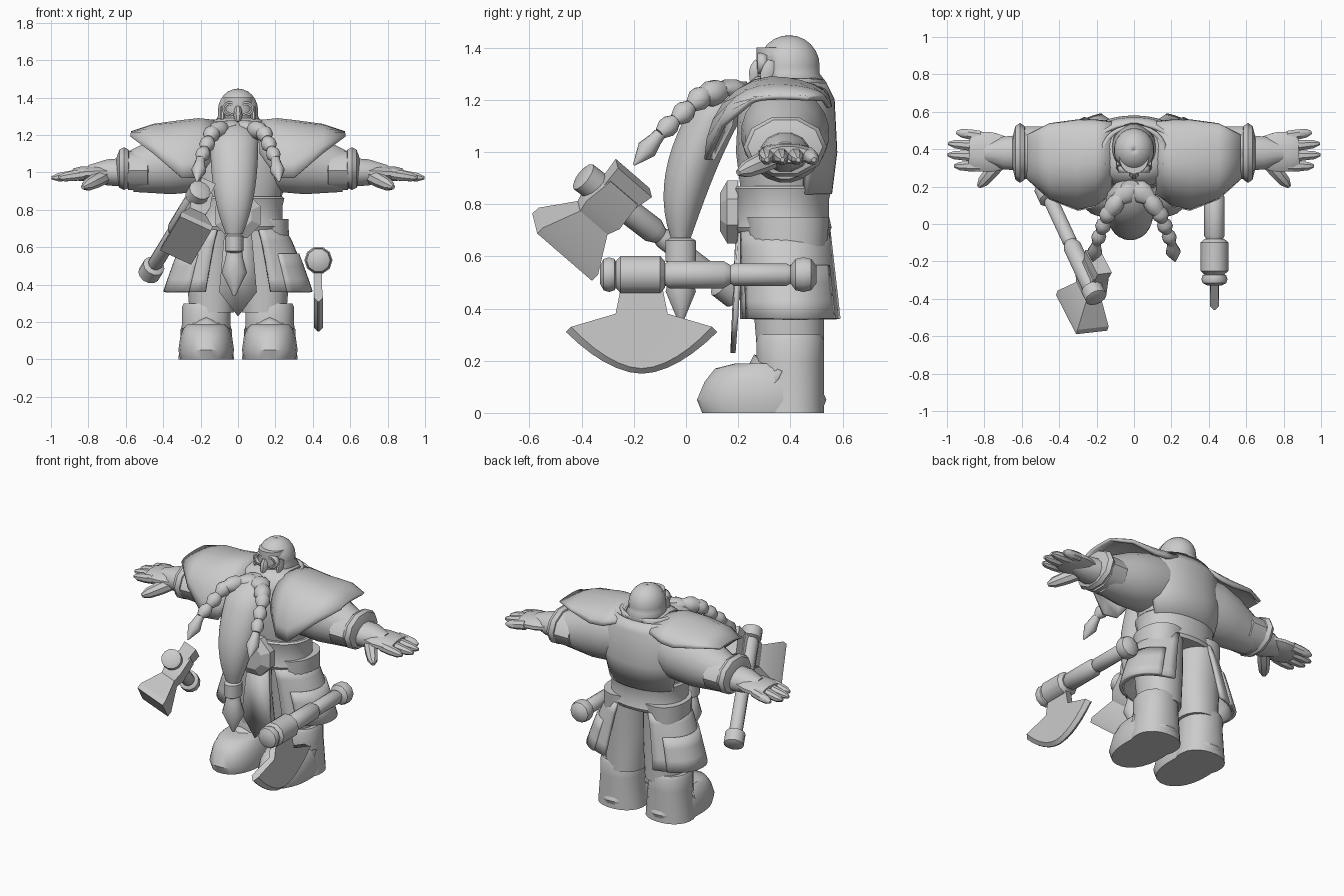
import bpy, bmesh, math
from mathutils import Vector

cube = bpy.data.objects.get("Cube")
if cube:
    bpy.data.objects.remove(cube, do_unlink=True)

grey = (.6, .6, .6, 1)
material = bpy.data.materials.new("plain grey")
material.use_nodes = True
material.diffuse_color = grey
material.node_tree.nodes["Principled BSDF"].inputs["Base Color"].default_value = grey


def skin(name, rings, closed=True, caps=True, keep=None, thick=0, mirror=False, angle=40):
    """Bridge a list of point rings into one object."""
    mesh_data = bmesh.new()
    rows = [[mesh_data.verts.new(point) for point in ring] for ring in rings]
    count = len(rows[0])
    for upper, lower in zip(rows, rows[1:]):
        for i in range(count if closed else count - 1):
            j = (i + 1) % count
            mesh_data.faces.new((upper[i], upper[j], lower[j], lower[i]))
    if closed and caps and not keep:
        mesh_data.faces.new(rows[0])
        mesh_data.faces.new(rows[-1])
    if keep:
        unwanted = [face for face in mesh_data.faces if not keep(face.calc_center_median())]
        bmesh.ops.delete(mesh_data, geom=unwanted, context='FACES')
    bmesh.ops.recalc_face_normals(mesh_data, faces=mesh_data.faces)
    mesh = bpy.data.meshes.new(name)
    mesh_data.to_mesh(mesh)
    mesh_data.free()
    mesh.materials.append(material)
    part = bpy.data.objects.new(name, mesh)
    bpy.context.scene.collection.objects.link(part)
    if thick:
        shell = part.modifiers.new("thickness", 'SOLIDIFY')
        shell.thickness, shell.offset = thick, 0
    if mirror:
        part.modifiers.new("mirror", 'MIRROR').use_mirror_merge = False
    bpy.ops.object.select_all(action='DESELECT')
    part.select_set(True)
    bpy.context.view_layer.objects.active = part
    bpy.ops.object.shade_smooth_by_angle(angle=math.radians(angle))


def rounded(value, power):
    """Push a sine or cosine towards a squarer outline."""
    return math.copysign(abs(value) ** (2 / power), value)


def steps(count):
    return [i / count for i in range(count + 1)]


def level_ring(centre, station, turns, power):
    """Level outline from height, half width, half depth and an optional depth shift."""
    height, width, depth, *shift = station
    return [(centre[0] + width * rounded(math.cos(turn), power),
             centre[1] + sum(shift) + depth * rounded(math.sin(turn), power), height) for turn in turns]


def loft(name, centre, stations, sides=24, power=2.2, **options):
    turns = [math.tau * (i + .5) / sides for i in range(sides)]
    skin(name, [level_ring(centre, station, turns, power) for station in stations], **options)


def panel(name, centre, stations, first, last, power=2.2, **options):
    """Curved plate covering only part of a loft, between two angles in degrees."""
    turns = [math.radians(first + (last - first) * t) for t in steps(16)]
    skin(name, [level_ring(centre, station, turns, power) for station in stations], closed=False, **options)


def rod(name, start, end, radius, shape, across=None, sides=12, up=None, **options):
    """Sweep a shape, given as (fraction, scale) pairs, along a straight line."""
    start, end = Vector(start), Vector(end)
    direction = (end - start).normalized()
    up = Vector(up or ((0, 1, 0) if abs(direction.z) > .9 else (0, 0, 1)))
    up = (up - direction * up.dot(direction)).normalized()
    side = direction.cross(up) * (across or radius)
    up = up * radius
    turns = [math.tau * (i + .5) / sides for i in range(sides)]
    skin(name, [[start.lerp(end, fraction) + scale * (up * math.cos(turn) + side * math.sin(turn))
                 for turn in turns] for fraction, scale in shape], **options)


BARREL = [(0, .7), (.1, 1), (.9, 1), (1, .7)]
KNOB = [(0, .5), (.2, .9), (.5, 1), (.8, .9), (1, .5)]
SPINDLE = [(0, .6), (.3, .95), (.6, 1), (1, .6)]
DROP = [(0, .6), (.2, .7), (.5, 1), (1, .1)]
FINGER = [(0, 1), (.4, 1), (.8, .8), (1, .3)]

# Trousers, boots and shin guards
loft("trousers", (.14, .39), [(.25, .12, .13, .01), (.5, .14, .14), (.75, .13, .16)], mirror=True)
loft("boots", (.17, .4), [(0, .15, .13), (.2, .13, .13), (.28, .13, .13), (.3, .12, .12)], mirror=True)
loft("feet", (.17, .29), [(0, .14, .23), (.05, .15, .25), (.12, .14, .22), (.17, .12, .18), (.19, .1, .1)],
     mirror=True)
skin("shin_guards", [[(.17 + .13 * s, lean + .1 * s * s, height + .06 * (1 - abs(s)))
                      for s in (-1, -.5, 0, .5, 1)] for height, lean in ((.1, .24), (.16, .27))],
     closed=False, thick=.02, mirror=True)

# Torso, back plate, collar, belt and buckle
body = [(.84, .22, .16), (1, .26, .18), (1.2, .25, .17), (1.26, .19, .14), (1.29, .1, .1)]
loft("torso", (0, .37), body)
panel("back_plate", (0, .37), [(z, width + .02, depth + .02) for z, width, depth in body[:4]], 25, 155,
      thick=.02)
panel("collar", (0, .37), [(1.2, .14, .13), (1.28, .17, .15)], -20, 200, thick=.02)
loft("belt", (0, .37), [(.69, .24, .18), (.71, .25, .19), (.75, .24, .18), (.82, .24, .18),
                        (.86, .25, .19), (.87, .24, .18)])
rod("buckle", (0, .2, .77), (0, .13, .77), .13, [(0, 1), (.6, 1), (1, .6)], sides=8, angle=20)


# Split skirt with a raised lower band, and the pointed front cloth
def flare(t, grow=0):
    return .7 - .34 * t, .24 + .14 * t ** .8 + grow, .18 + .02 * t + grow, .02 * t


panel("skirt_sides", (0, .38), [flare(t) for t in steps(5)], -65, 65, thick=.02, mirror=True)
panel("skirt_bands", (0, .38), [flare(t, .01) for t in steps(5)[2:]], -50, 50, thick=.02, mirror=True)
skin("front_cloth", [[(-width, y, z), (0, y - .01, z - point), (width, y, z)] for width, y, z, point in
                     ((.07, .21, .7, 0), (.1, .19, .36, .13))], closed=False, thick=.02)

# Sleeves, cuffs and hands
rod("sleeves", (.1, .38, 1.1), (.58, .38, 1), .18, [(0, .9), (.3, 1), (.6, .9), (1, .6)], .17, 20, mirror=True)
rod("cuff_bands", (.47, .38, 1.01), (.6, .38, 1.01), .11, BARREL, .14, 10, mirror=True)
rod("cuff_rolls", (.57, .38, 1.02), (.65, .38, 1.02), .12, KNOB, .16, 10, mirror=True)
rod("wrists", (.6, .38, 1), (.8, .38, 1), .08, [(0, 1), (.5, .9), (1, .5)], .1, mirror=True)
rod("palms", (.68, .38, 1), (.88, .39, .99), .04, [(0, .8), (.4, 1), (.8, 1), (1, .8)], .11, mirror=True)
for k, finger in enumerate(("little", "ring", "middle", "index")):
    spread = .06 * k
    rod(finger + "_fingers", (.82, .47 - .9 * spread, .99), (1 - .02 * (k - 1.6) ** 2, .49 - spread, .97),
        .03, FINGER, sides=8, mirror=True)
rod("thumbs", (.71, .34, .98), (.83, .2, .92), .04, FINGER, sides=8, mirror=True)

# Shoulder cape: deep drape in front, short hem behind, at each step outward
cape = []
for x, front, back, low, top in ((.12, .17, .54, 1.1, 1.27), (.21, .1, .55, .97, 1.28), (.3, .08, .55, .97, 1.27),
                                 (.45, .14, .53, 1.1, 1.25), (.57, .25, .47, 1.19, 1.21)):
    arch = []
    for t in steps(12):
        bottom = low if t < .5 else top - (top - low) / 3
        arch.append((x, front + (back - front) * (1 - math.cos(math.pi * t)) / 2,
                     bottom + (top - bottom) * math.sin(math.pi * t)))
    cape.append(arch)
skin("shoulder_cape", cape, closed=False, thick=.02, mirror=True)

# Head, nose, helmet, eye guards and cheek guards
loft("head", (0, .37), [(1.2, .06, .07), (1.25, .08, .09), (1.32, .09, .1), (1.4, .08, .1)])
rod("nose", (0, .28, 1.35), (0, .26, 1.27), .03, SPINDLE, .025, 8)
dome = [math.pi / 2 * (1 - t) for t in steps(6)]
loft("helmet", (0, .395), [(1.33 + .11 * math.sin(a), .1 * math.cos(a) + .001, .11 * math.cos(a) + .001)
                           for a in dome] + [(1.3, .1, .11), (1.26, .12, .13, .01)], power=2,
     keep=lambda middle: middle.z > 1.36 or middle.y > .34, thick=.015)
for size in (.035, .025):
    rod("eye_guards", (.045, .31, 1.34), (.045, .275, 1.34), size, [(0, 1), (1, 1)], sides=14,
        caps=False, thick=.01, mirror=True)
rod("cheek_guards", (.085, .33, 1.35), (.08, .3, 1.26), .03, SPINDLE, .015, 8, mirror=True)

# Beard with its clasp and tuft
hair = []
for t in steps(12):
    swell = min(1, .4 + 5 * t) * (1 - .65 * t ** 3)
    hair.append((1.27 - .6 * t, .13 * swell, .11 * swell, .21 * (1 - t) ** 2))
loft("beard", (-.02, -.02), hair, power=2)
rod("beard_clasp", (-.02, -.02, .67), (-.02, -.02, .57), .06, BARREL, .05)
rod("beard_tuft", (-.02, -.02, .59), (-.02, -.02, .34), .06, DROP, .07)

# Braided moustache
rod("moustache", (-.01, .21, 1.24), (.09, .13, 1.24), .04, SPINDLE, .06, mirror=True)
rod("moustache_ends", (.07, .15, 1.24), (.14, .05, 1.21), .05, SPINDLE, .05, mirror=True)
root, knot = Vector((.13, .08, 1.23)), Vector((.2, -.1, 1.07))
for k in range(3):
    rod("braid_beads", root.lerp(knot, k / 3), root.lerp(knot, (k + 1) / 3), .045 - .003 * k, SPINDLE, mirror=True)
rod("braid_tips", knot, (.22, -.2, .95), .04, DROP, mirror=True)

# Hammer hanging in front of the right side
butt, crown = Vector((-.48, .2, .45)), Vector((-.2, -.4, .91))
for part, first, last, radius in (("pommel", 0, .12, .06), ("shaft", .1, .52, .04),
                                  ("grip", .5, .92, .05), ("crown", .9, 1, .06)):
    rod("hammer_" + part, butt.lerp(crown, first), butt.lerp(crown, last), radius, BARREL)
face, spike = Vector((-.28, -.475, .635)), Vector((-.19, -.2, .9))
rod("hammer_head", face, face.lerp(spike, .85), .21, [(0, 1), (.1, 1), (.5, .5), (.65, .6), (1, .5)],
    .13, 4, crown - butt, angle=25)
rod("hammer_back", face.lerp(spike, .7), spike, .13, [(0, .8), (1, 1)], .06, 4, crown - butt, angle=25)

# Axe hanging beside the left hip
for part, first, last, radius, shape in (
        ("pommel", -.33, -.26, .07, KNOB), ("socket", -.27, -.08, .075, BARREL), ("grip", -.09, .17, .055, BARREL),
        ("shaft", .16, .41, .045, BARREL), ("end", .4, .5, .07, KNOB)):
    rod("axe_" + part, (.43, first, .53), (.43, last, .53), radius, shape, sides=10)
blade = []
outline = ((.02, .08, .48, 0), (.02, .1, .38, 0), (.024, .27, .17, .16), (.004, .29, .15, .16))
for t in steps(12):
    sweep = 2 * t - 1
    front, back = ([(.43 + face_side * thick, -.17 + half * sweep, base + curl * abs(sweep) ** 1.8)
                    for thick, half, base, curl in outline] for face_side in (1, -1))
    blade.append(front + back[::-1])
skin("axe_blade", blade, angle=25)
